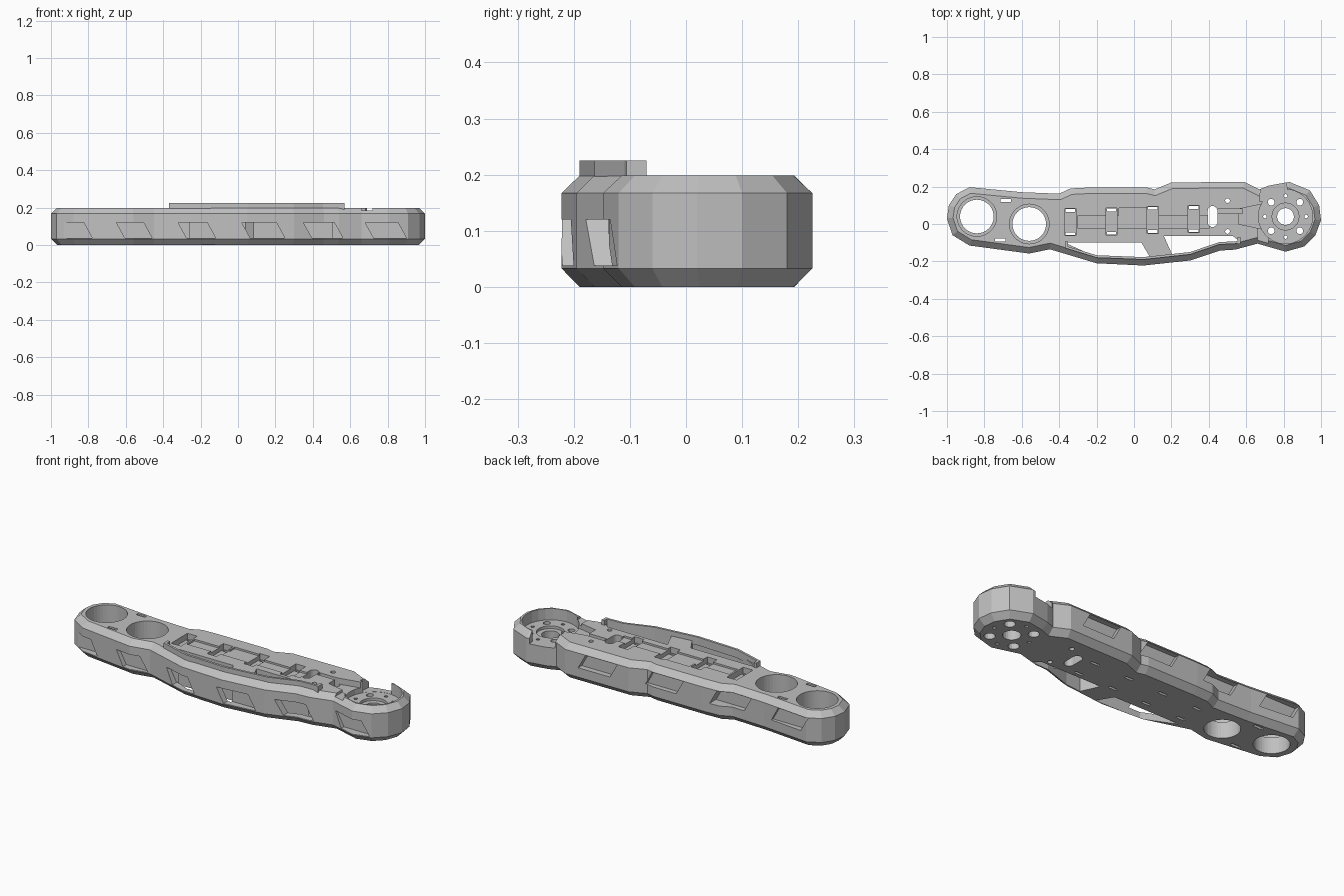
import bpy, bmesh, math
from mathutils import Vector

if "Cube" in bpy.data.objects:
    bpy.data.objects.remove(bpy.data.objects["Cube"])

grey = bpy.data.materials.new("light grey plastic")
grey.diffuse_color = (0.53, 0.53, 0.53, 1)
grey.use_nodes = True
grey.node_tree.nodes["Principled BSDF"].inputs["Base Color"].default_value = grey.diffuse_color

# Plan outline of the arm, counter-clockwise from the left tip along the front
OUTLINE = [(-1, .03), (-.97, -.06), (-.88, -.115), (-.56, -.158), (-.45, -.135),
           (-.2, -.21), (.05, -.222), (.3, -.195), (.46, -.142), (.54, -.137),
           (.66, -.105), (.81, -.148), (.91, -.12), (.97, -.06), (1, .02),
           (.99, .1), (.94, .18), (.83, .225), (.72, .205), (.67, .185),
           (.59, .225), (.2, .222), (.11, .185), (.07, .195), (-.24, .195),
           (-.34, .19), (-.4, .162), (-.6, .17), (-.88, .197), (-.95, .16), (-.99, .1)]


def inset(pts, d):
    """Move every corner inwards along its mitre."""
    out, n = [], len(pts)
    for i in range(n):
        a, b, c = (Vector(pts[(i + k) % n]) for k in (-1, 0, 1))
        u, v = (b - a).normalized(), (c - b).normalized()
        nu, nv = Vector((-u.y, u.x)), Vector((-v.y, v.x))
        out.append(tuple(b + (nu + nv) * d / (1 + nu.dot(nv))))
    return out


def loft(name, rings):
    """Closed solid through rings of equal point count."""
    bm = bmesh.new()
    rows = [[bm.verts.new(p) for p in r] for r in rings]
    n = len(rows[0])
    for lo, hi in zip(rows, rows[1:]):
        for i in range(n):
            j = (i + 1) % n
            bm.faces.new((lo[i], lo[j], hi[j], hi[i]))
    bm.faces.new(rows[0][::-1])
    bm.faces.new(rows[-1])
    bmesh.ops.recalc_face_normals(bm, faces=bm.faces)
    me = bpy.data.meshes.new(name)
    bm.to_mesh(me)
    bm.free()
    me.materials.append(grey)
    ob = bpy.data.objects.new(name, me)
    bpy.context.collection.objects.link(ob)
    return ob


def prism(name, pts, z0, z1):
    return loft(name, [[(x, y, z) for x, y in pts] for z in (z0, z1)])


def circle(cx, cy, r, n=32):
    return [(cx + r * math.cos(math.tau * i / n), cy + r * math.sin(math.tau * i / n)) for i in range(n)]


def rect(cx, cy, w, h):
    return [(cx + sx * w / 2, cy + sy * h / 2) for sx, sy in ((-1, -1), (1, -1), (1, 1), (-1, 1))]


# Body with chamfered lower and upper edges
slim = inset(OUTLINE, .032)
body = loft("arm_body", [[(x, y, z) for x, y in ring] for ring, z in
                         ((slim, 0), (OUTLINE, .033), (OUTLINE, .167), (slim, .198))])


def carve(cutter):
    mod = body.modifiers.new("cut", 'BOOLEAN')
    mod.operation, mod.solver, mod.object = 'DIFFERENCE', 'EXACT', cutter
    dg = bpy.context.evaluated_depsgraph_get()
    me = bpy.data.meshes.new_from_object(body.evaluated_get(dg))
    body.modifiers.clear()
    body.data = me
    bpy.data.objects.remove(cutter)


def cut(pts, z0=-.1, z1=.4):
    carve(prism("cutter", pts, z0, z1))


# Two stepped round sockets and the slits beside them
for cx, cy in ((-.84, .04), (-.56, 0)):
    cut(circle(cx, cy, .106, 40), .09)
    cut(circle(cx, cy, .09, 40))
for cx, cy in ((-.685, .125), (-.715, -.085)):
    cut(rect(cx, cy, .055, .016))

# Open gaps behind the front wall, leaving a slanted strut
cut([(-.37, -.1), (-.19, -.182), (.09, -.185), (.04, -.1)])
cut([(.16, -.065), (.205, -.165), (.3, -.155), (.46, -.102), (.57, -.097), (.53, -.065)])

# Shallow centre channel, strap recesses and strap slits
cut([(-.3, -.025), (.4, -.025), (.4, .045), (.1, .045), (.1, .085), (-.08, .085), (-.08, .045), (-.3, .045)], .188)
for cx, cy in ((-.34, .01), (-.12, .013), (.1, .022), (.32, .026)):
    cut(rect(cx, cy, .06, .145), .165)
    for s in (-1, 1):
        cut(rect(cx, cy + s * .062, .05, .014))

# Cable opening, cable channel and small screw holes
cut([(.42 + x, .04 + y + (.03 if y > 0 else -.03)) for x, y in circle(0, .0001, .026, 24)])
cut([(.45, .055), (.58, .055), (.58, .08), (.45, .08)], .14)
cut([(.56, .0), (.7, -.03), (.7, .11), (.56, .08)], .165)
for cy in (.125, -.04):
    cut(circle(.5, cy, .013, 12))

# Motor well with open back corner
cut(circle(.81, .04, .145, 24), .135)
cut([(.67, .12), (.83, .12), (.8, .3), (.69, .3)], .136)
cut([(.66, -.2), (.72, -.2), (.72, 0), (.66, 0)], .184)
cut(circle(.81, .04, .072, 24), .12)
cut(circle(.81, .04, .045, 24))
for k in range(4):
    a = math.pi / 2 * k
    cut(circle(.81 + .11 * math.cos(a), .04 + .11 * math.sin(a), .01, 10))
    a += math.pi / 4
    cut(circle(.81 + .108 * math.cos(a), .04 + .108 * math.sin(a), .018, 16))
    cut(circle(.81 + .108 * math.cos(a), .04 + .108 * math.sin(a), .028, 16), -.1, .04)


def window(x0, x1, z0, z1, ya, yb):
    """Slanted side pocket."""
    s = .045
    quad = [(x0 + s, z0), (x1, z0), (x1 - s, z1), (x0, z1)]
    carve(loft("cutter", [[(x, y, z) for x, z in quad] for y in (ya, yb)]))


# Front side windows
for x0, x1, y in ((-.98, -.78, -.085), (-.65, -.46, -.122), (-.32, -.12, -.15),
                  (.02, .25, -.175), (.35, .56, -.1), (.68, .9, -.1)):
    window(x0, x1, .038, .12, -.4, y)
# Back side windows
for cx, y in ((-.77, .16), (-.4, .135), (0, .168), (.39, .192)):
    window(cx - .12, cx + .12, .085, .165, y, .4)

# Raised lip on the front wall
outer = [(-.37, -.128), (-.2, -.18), (.05, -.19), (.3, -.163), (.455, -.11), (.57, -.104)]
inner = [(x, y + .013) for x, y in outer]
prism("front_lip", outer + inner[::-1], .18, .225)
prism("lip_end_tab", rect(.562, -.088, .016, .036), .15, .225)
prism("lip_start_tab", rect(-.362, -.108, .016, .03), .15, .225)
